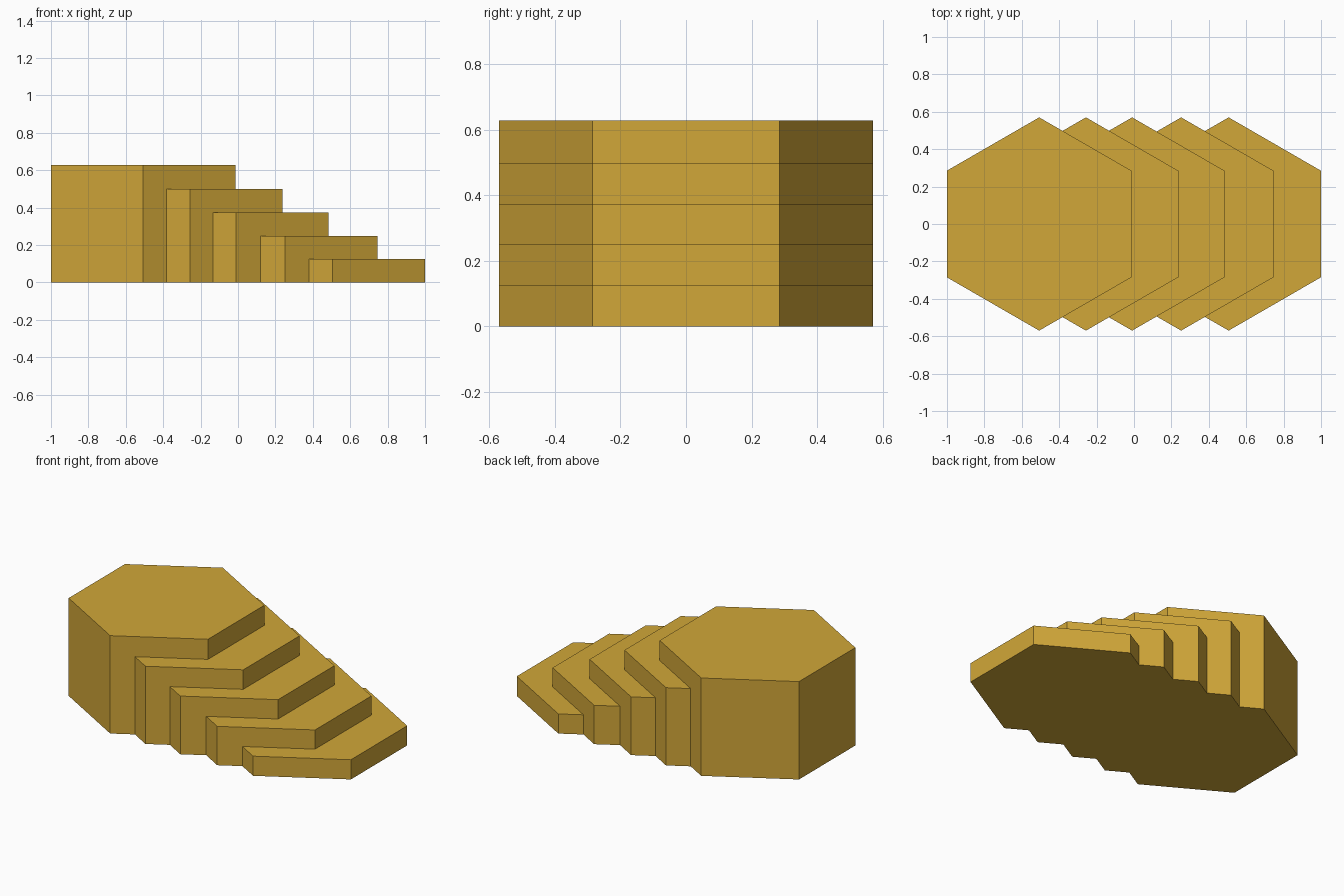
import bpy
import bmesh
from math import cos, sin, pi, radians

cube = bpy.data.objects.get("Cube")
if cube:
    bpy.data.objects.remove(cube, do_unlink=True)

# Single warm gold colour
gold = bpy.data.materials.new("warm_gold")
gold.use_nodes = True
colour = (0.64, 0.387, 0.04, 1.0)
gold.diffuse_color = colour
gold.node_tree.nodes["Principled BSDF"].inputs["Base Color"].default_value = colour

RADIUS = 0.57


def hex_column(name, x, height):
    """Six-sided column with corners pointing to the front and back."""
    bm = bmesh.new()
    corners = [bm.verts.new((RADIUS * cos(radians(30) + i * pi / 3),
                             RADIUS * sin(radians(30) + i * pi / 3), 0))
               for i in range(6)]
    base = bm.faces.new(corners)
    top = bmesh.ops.extrude_face_region(bm, geom=[base], use_keep_orig=True)
    moved = [g for g in top["geom"] if isinstance(g, bmesh.types.BMVert)]
    bmesh.ops.translate(bm, verts=moved, vec=(0, 0, height))
    bmesh.ops.recalc_face_normals(bm, faces=bm.faces)
    mesh = bpy.data.meshes.new(name)
    bm.to_mesh(mesh)
    bm.free()
    mesh.materials.append(gold)
    column = bpy.data.objects.new(name, mesh)
    column.location.x = x
    bpy.context.collection.objects.link(column)


# Overlapping columns descending towards +x
steps = [(-0.507, 0.627), (-0.257, 0.498), (-0.01, 0.373),
         (0.252, 0.249), (0.506, 0.126)]
for number, (x, height) in enumerate(steps, 1):
    hex_column(f"hexagonal_step_{number}", x, height)
